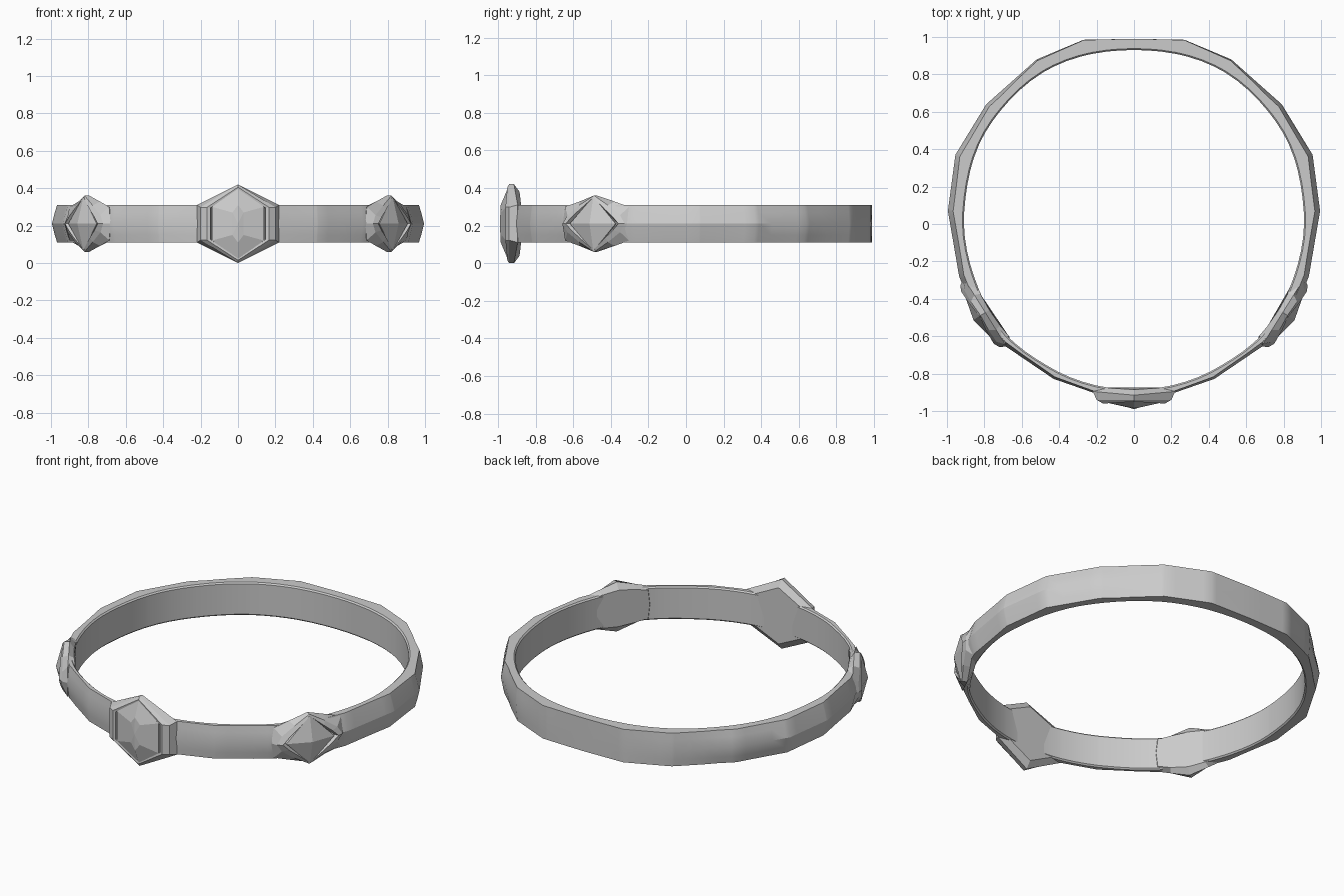
import bpy, bmesh, math
from mathutils import Vector

if "Cube" in bpy.data.objects:
    bpy.data.objects.remove(bpy.data.objects["Cube"])

ZC = 0.21  # mid height of the band


def make_object(name, verts, faces, angle):
    mesh = bpy.data.meshes.new(name)
    mesh.from_pydata(verts, [], faces)
    bm = bmesh.new()
    bm.from_mesh(mesh)
    bmesh.ops.recalc_face_normals(bm, faces=bm.faces)
    bm.to_mesh(mesh)
    bm.free()
    obj = bpy.data.objects.new(name, mesh)
    bpy.context.collection.objects.link(obj)
    if angle:
        bpy.context.view_layer.objects.active = obj
        obj.select_set(True)
        bpy.ops.object.shade_smooth_by_angle(angle=math.radians(angle))
        obj.select_set(False)
    return obj


# Half outline of the faceted outer ridge, front to back
OUTER = [(0, -.935), (.2, -.908), (.43, -.828), (.70, -.645), (.86, -.46), (.935, -.28),
         (.995, .07), (.955, .37), (.79, .64), (.52, .88), (.27, .985), (0, .99)]
# Inner radius against angle from the front
INNER = [(0, .885), (30, .888), (52, .905), (70, .90), (94, .91), (125, .935), (150, .945), (180, .93)]


def outer_radius(t):
    d = Vector((math.sin(t), -math.cos(t)))
    for a, b in zip(OUTER, OUTER[1:]):
        a, b = Vector(a), Vector(b)
        if math.atan2(b.x, -b.y) >= t - 1e-6:
            e = b - a
            return (a.x * e.y - a.y * e.x) / (d.x * e.y - d.y * e.x)
    return .99


def inner_radius(t):
    deg = math.degrees(t)
    for (a, ra), (b, rb) in zip(INNER, INNER[1:]):
        if deg <= b + 1e-6:
            k = (deg - a) / (b - a)
            return ra + (rb - ra) * k * k * (3 - 2 * k)
    return INNER[-1][1]


# Band: cross-section swept round the ring, with stations on every facet corner
half = {round(math.atan2(x, -y), 5) for x, y in OUTER} | {round(math.pi * i / 40, 5) for i in range(41)}
half = sorted(half)
angles = half[:-1] + [-t for t in reversed(half[1:])]
verts, faces = [], []
for t in angles:
    a = abs(t)
    ro, ri = outer_radius(a), inner_radius(a)
    drop = .008 + .02 * math.sin(a) ** 2 if a < 2.4 else .028 * math.sin(a) ** 2
    edge = max(ro - drop, ri + .022)
    mid = edge + (ro - edge) * .45
    section = [(ri, .092), (ri + .008, .1), (edge, .1), (mid, .06), (ro, 0), (mid, -.06),
               (edge, -.1), (ri + .008, -.1), (ri, -.092)]
    verts += [(r * math.sin(t), -r * math.cos(t), ZC + z) for r, z in section]
n, m = len(angles), 9
for i in range(n):
    for j in range(m):
        k, l = (i + 1) % n, (j + 1) % m
        faces.append((i * m + j, k * m + j, k * m + l, i * m + l))
make_object("band", verts, faces, 25)


def mirror4(quarter):
    # quarter outline runs from the top (u = 0) to the side; mirrored to a closed loop
    right = quarter + [(u, d, -v) for u, d, v in reversed(quarter) if v > 0]
    return right + [(-u, d, v) for u, d, v in reversed(right) if u > 0]


def loft(name, quarters, turn, shift=0.0, apex=None):
    # loops of (along band, distance outwards, height), turned about the ring
    rings = [mirror4(q) for q in quarters]
    pts = [p for ring in rings for p in ring]
    c = len(rings[0])
    fs = [(i * c + j, i * c + (j + 1) % c, (i + 1) * c + (j + 1) % c, (i + 1) * c + j)
          for i in range(len(rings) - 1) for j in range(c)]
    fs.append(tuple(range(c)))
    last = (len(rings) - 1) * c
    if apex:
        pts.append(apex)
        fs += [(last + j, last + (j + 1) % c, len(pts) - 1) for j in range(c)]
    else:
        fs.append(tuple(range(last, last + c)))
    s, k = math.sin(turn), math.cos(turn)
    pts = [((u + shift) * k + d * s, (u + shift) * s - d * k, ZC + v) for u, d, v in pts]
    return make_object(name, pts, fs, 0)


# Front setting: tall hexagonal frame with a recessed lip
loft("front_setting", [
    [(0, .885, .17), (.175, .875, .085)],
    [(0, .915, .21), (.22, .895, .1)],
    [(0, .94, .21), (.20, .94, .088)],
    [(0, .95, .195), (.165, .96, .088)],
    [(0, .948, .185), (.148, .957, .084)],
    [(0, .925, .18), (.143, .935, .082)]], 0)
# Front gem: six sides rising to a vertical central ridge
loft("front_gem", [
    [(0, .92, .185), (.14, .92, .088), (.14, .92, 0)],
    [(0, .945, .195), (.138, .957, .09), (.138, .957, 0)],
    [(0, .985, .1), (.03, .981, .06), (.03, .981, 0)]], 0, apex=(0, .99, 0))

# Side settings and diamond gems, one on each side
for side, word in ((1, "right"), (-1, "left")):
    turn, shift = side * math.radians(58), side * .02
    loft(word + "_setting", [
        [(0, .90, .11), (.10, .895, .10), (.17, .885, .085), (.18, .885, 0)],
        [(0, .925, .15), (.11, .925, .118), (.20, .925, .09), (.215, .925, 0)],
        [(0, .955, .15), (.09, .96, .098), (.165, .957, .045), (.195, .96, 0)],
        [(0, .962, .14), (.08, .972, .075), (.13, .974, .035), (.165, .975, 0)],
        [(0, .945, .125), (.07, .95, .066), (.11, .95, .03), (.145, .95, 0)]], turn, shift)
    loft(word + "_gem", [
        [(0, .94, .14), (.14, .94, 0)],
        [(0, .962, .145), (.143, .968, 0)]], turn, shift, apex=(0, 1.0, 0))
